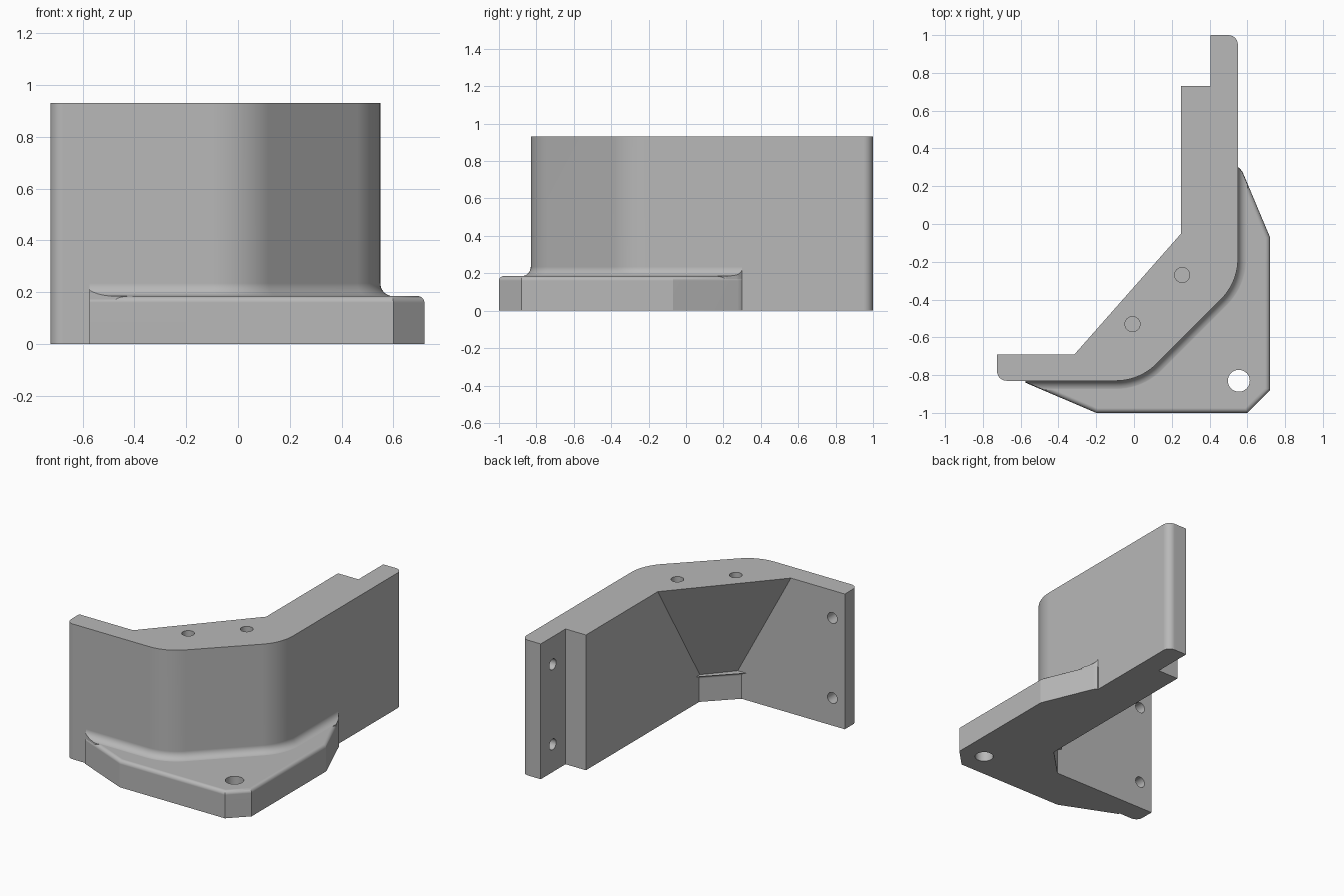
import bpy, bmesh, math
from mathutils import Vector

if "Cube" in bpy.data.objects:
    bpy.data.objects.remove(bpy.data.objects["Cube"], do_unlink=True)

HEIGHT = 0.93
PLATE_TOP = 0.185
FILLET = 0.05

grey = bpy.data.materials.new("light_grey")
grey.use_nodes = True
grey.diffuse_color = (0.48, 0.48, 0.48, 1)
grey.node_tree.nodes["Principled BSDF"].inputs["Base Color"].default_value = grey.diffuse_color


def arc(cx, cy, r, start, end, steps=10):
    angles = [math.radians(start + (end - start) * i / steps) for i in range(steps + 1)]
    return [(cx + r * math.cos(a), cy + r * math.sin(a)) for a in angles]


def finish(bm, name):
    bmesh.ops.recalc_face_normals(bm, faces=bm.faces)
    mesh = bpy.data.meshes.new(name)
    bm.to_mesh(mesh)
    bm.free()
    mesh.materials.append(grey)
    obj = bpy.data.objects.new(name, mesh)
    bpy.context.collection.objects.link(obj)
    return obj


def loft(name, rings, closed=False, rim=0):
    """Join matching rings of points; cap both ends. rim rounds the last ring's edge."""
    bm = bmesh.new()
    rows = [[bm.verts.new(p) for p in ring] for ring in rings]
    n = len(rows[0])
    for a, b in zip(rows, rows[1:]):
        for i in range(n):
            j = (i + 1) % n
            bm.faces.new((a[i], a[j], b[j], b[i]))
    bm.faces.new(rows[0])
    lid = bm.faces.new(rows[-1])
    if rim:
        bmesh.ops.bevel(bm, geom=list(lid.edges), offset=rim, segments=6,
                        profile=0.5, affect='EDGES')
    return finish(bm, name)


def at_z(points, z):
    return [(x, y, z) for x, y in points]


def cylinder(name, centre, axis, radius, length):
    bm = bmesh.new()
    bmesh.ops.create_cone(bm, cap_ends=True, segments=32, radius1=radius,
                          radius2=radius, depth=length)
    obj = finish(bm, name)
    obj.rotation_euler = Vector(axis).to_track_quat('Z', 'Y').to_euler()
    obj.location = centre
    return obj


def combine(target, other, operation):
    mod = target.modifiers.new("combine", 'BOOLEAN')
    mod.operation, mod.solver, mod.object = operation, 'EXACT', other
    bpy.context.view_layer.update()
    bpy.ops.object.select_all(action='DESELECT')
    bpy.context.view_layer.objects.active = target
    target.select_set(True)
    bpy.ops.object.modifier_apply(modifier=mod.name)
    bpy.data.objects.remove(other, do_unlink=True)


def bends(d):
    """The two rounded bends of the outer wall face, pushed out by d."""
    return arc(-0.095, -0.53, 0.3 + d, -90, -45) + arc(0.25, -0.185, 0.3 + d, -45, 0)


# Angled wall: the inner corner slopes from a wide chamfer on top to a small one below
outside = arc(-0.675, -0.78, 0.05, 180, 270, 6) + bends(0) + arc(0.5, 0.95, 0.05, 0, 90, 6)
tab = [(0.405, 1.0), (0.405, 0.73), (0.25, 0.73)]
lower = outside + tab + [(0.25, -0.62), (0.19, -0.69), (-0.725, -0.69)]
upper = outside + tab + [(0.25, -0.05), (-0.315, -0.69), (-0.725, -0.69)]
bracket = loft("corner_bracket", [at_z(lower, 0), at_z(upper, HEIGHT)])

# Foot plate with a rounded top rim
outline = [(0.5, 0.30), (0.5, -0.25), (0.0, -0.75), (-0.575, -0.78),
           (-0.575, -0.84), (-0.2, -1.0), (0.6, -1.0), (0.72, -0.88),
           (0.72, -0.07), (0.575, 0.275), (0.555, 0.30)]
plate = loft("foot_plate", [at_z(outline, 0), at_z(outline, PLATE_TOP)], rim=0.025)

# Hollow fillet between wall and plate, trimmed to the plate outline
section = [(-0.04, 0.1), (-0.04, PLATE_TOP + FILLET)]
for i in range(9):
    t = math.radians(90 * i / 8)
    section.append((FILLET * (1 - math.cos(t)),
                    PLATE_TOP - 0.0005 + FILLET * (1 - math.sin(t))))
section.append((FILLET, 0.1))
paths = [at_z([(-0.7, -0.83 - d)] + bends(d) + [(0.55 + d, 0.6)], z) for d, z in section]
fillet = loft("wall_fillet", list(zip(*paths)))
trim = [(x * 0.997, y * 0.997) for x, y in outline]
combine(fillet, loft("trim", [at_z(trim, 0.05), at_z(trim, 0.4)]), 'INTERSECT')

combine(bracket, plate, 'UNION')
combine(bracket, fillet, 'UNION')

# Bolt hole through the plate, blind holes in the top and in both wall ends
holes = [((0.555, -0.83, 0.1), (0, 0, 1), 0.058, 0.6)]
holes += [((x, y, HEIGHT), (0, 0, 1), 0.04, 0.4) for x, y in ((0.255, -0.27), (-0.008, -0.53))]
for z in (0.19, 0.74):
    holes.append(((0.405, 0.87, z), (1, 0, 0), 0.037, 0.2))
    holes.append(((-0.63, -0.69, z), (0, 1, 0), 0.037, 0.2))
for hole in holes:
    combine(bracket, cylinder("hole", *hole), 'DIFFERENCE')

bpy.ops.object.select_all(action='DESELECT')
bpy.context.view_layer.objects.active = bracket
bracket.select_set(True)
bpy.ops.object.shade_smooth_by_angle(angle=math.radians(20))
weighted = bracket.modifiers.new("even_shading", 'WEIGHTED_NORMAL')
weighted.keep_sharp = True
